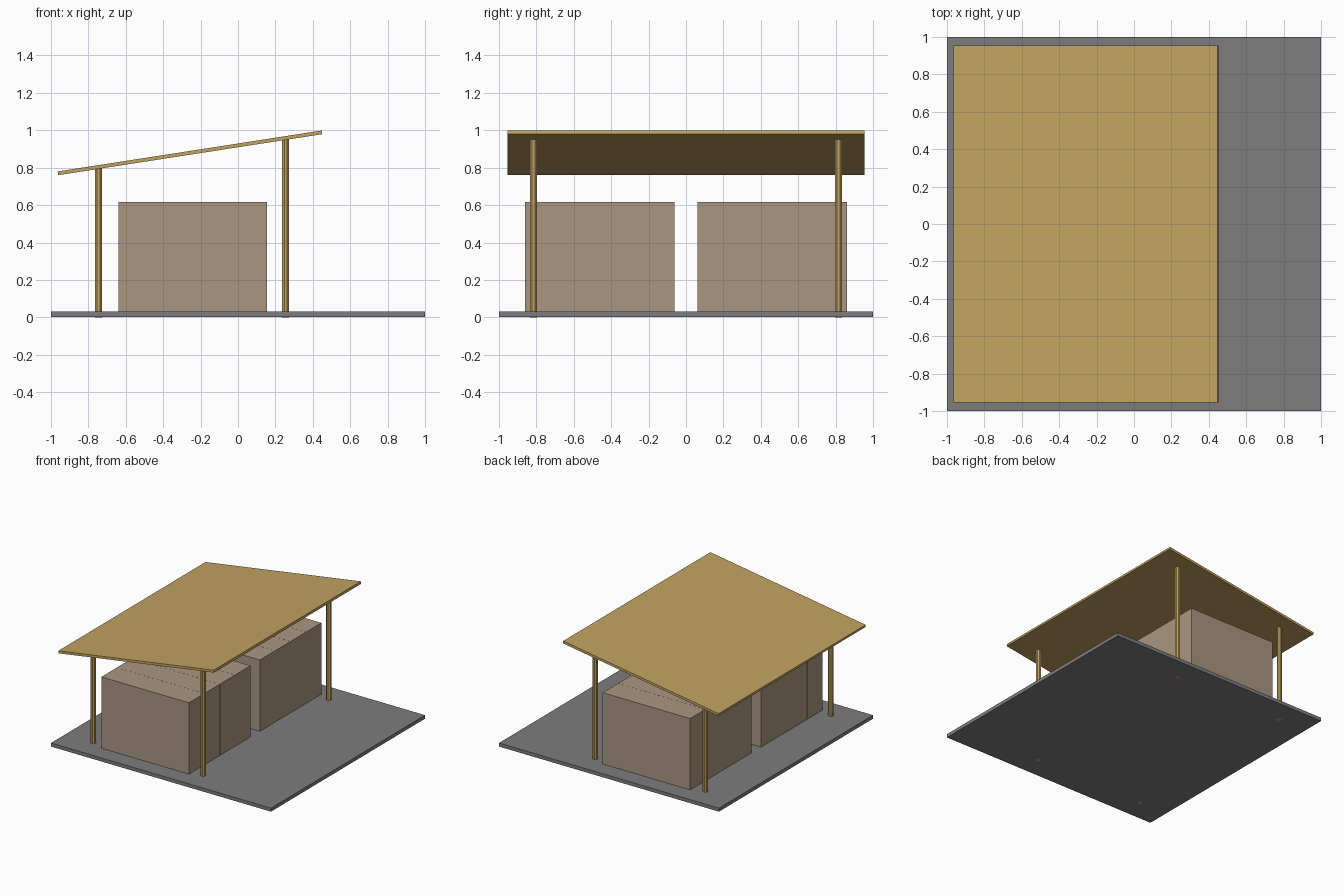
import bpy, bmesh, math
from mathutils import Matrix

if "Cube" in bpy.data.objects:
    bpy.data.objects.remove(bpy.data.objects["Cube"])


def material(name, color):
    m = bpy.data.materials.new(name)
    m.diffuse_color = (*color, 1)
    m.use_nodes = True
    m.node_tree.nodes["Principled BSDF"].inputs["Base Color"].default_value = m.diffuse_color
    return m


GREY = material("slab grey", (0.205, 0.205, 0.205))
WOOD = material("timber", (0.54, 0.37, 0.12))
CRATE = material("crate brown", (0.40, 0.305, 0.223))


def finish(bm, name, mat):
    mesh = bpy.data.meshes.new(name)
    bm.to_mesh(mesh)
    bm.free()
    mesh.materials.append(mat)
    obj = bpy.data.objects.new(name, mesh)
    bpy.context.collection.objects.link(obj)
    return obj


def box(name, size, loc, mat):
    bm = bmesh.new()
    bmesh.ops.create_cube(bm, size=1, matrix=Matrix.Diagonal((*size, 1)))
    obj = finish(bm, name, mat)
    obj.location = loc
    return obj


def post(name, x, y, height):
    # octagonal pole with flats facing the axes
    bm = bmesh.new()
    bmesh.ops.create_cone(bm, cap_ends=True, segments=8, radius1=0.02,
                          radius2=0.02, depth=height,
                          matrix=Matrix.Rotation(math.pi / 8, 4, 'Z'))
    finish(bm, name, WOOD).location = (x, y, height / 2)


# ground slab, a hair above zero so the post ends show underneath
box("base_slab", (2, 2, 0.029), (0, 0, 0.0155), GREY)

# sloping roof
x0, z0, x1, z1 = -0.963, 0.77, 0.449, 0.989
roof = box("roof", (math.hypot(x1 - x0, z1 - z0), 1.91, 0.02),
           ((x0 + x1) / 2, 0, (z0 + z1) / 2), WOOD)
roof.rotation_euler.y = -math.atan2(z1 - z0, x1 - x0)

# four posts, short on the low side and tall on the high side
for side, y in (("front", -0.815), ("back", 0.815)):
    post(side + "_low_post", -0.745, y, 0.80)
    post(side + "_high_post", 0.255, y, 0.955)

# two stacks of 4 x 4 tall crates
W, TOP, BOTTOM = 0.199, 0.616, 0.03
for side, start in (("front", -0.86), ("back", 0.06)):
    for i in range(4):
        for j in range(4):
            box(f"{side}_crate_{i}_{j}", (W, W, TOP - BOTTOM),
                (-0.64 + W * (i + 0.5), start + 0.2 * (j + 0.5),
                 (TOP + BOTTOM) / 2), CRATE)
